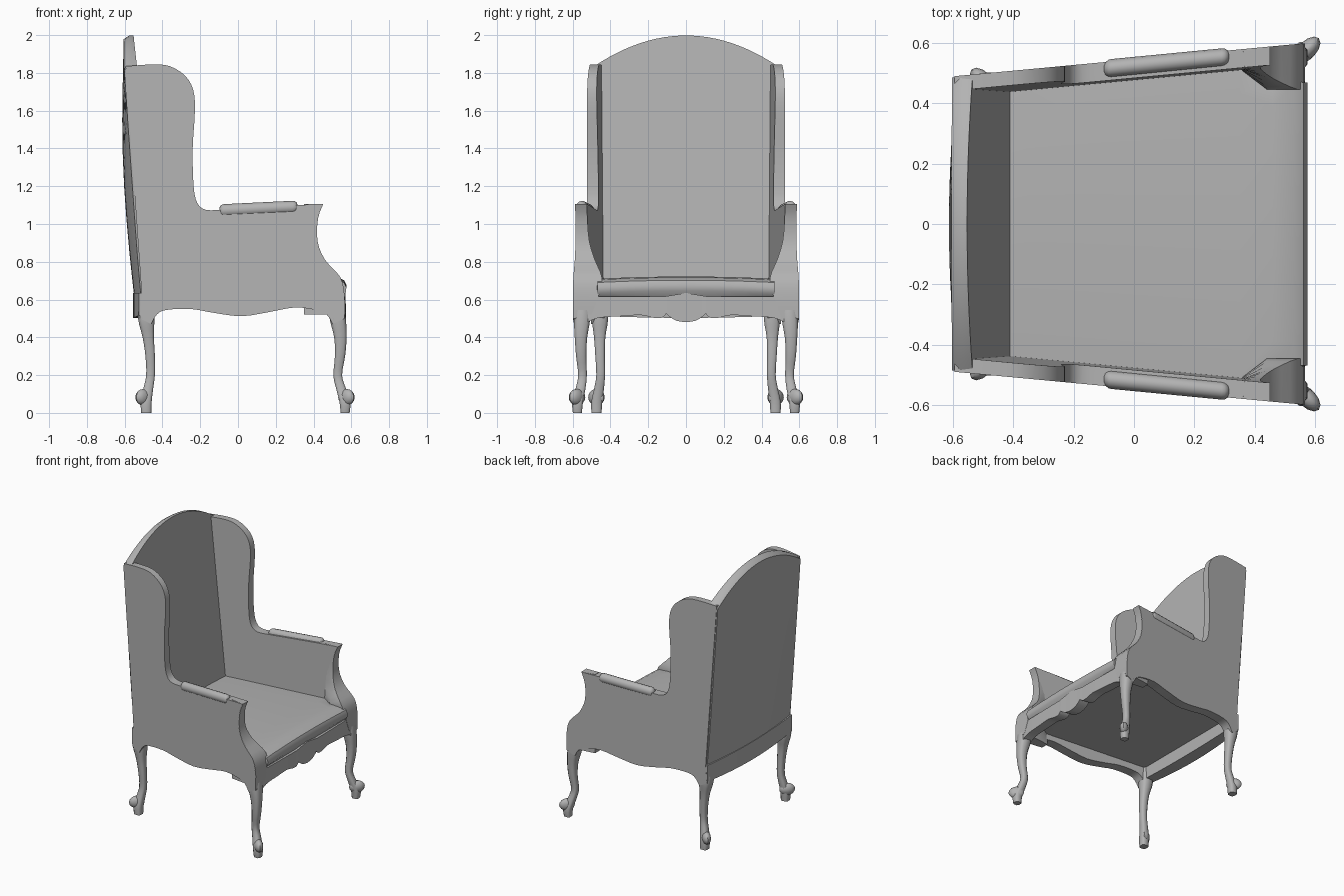
import bpy, bmesh, math
from mathutils import Vector

if "Cube" in bpy.data.objects:
    bpy.data.objects.remove(bpy.data.objects["Cube"])

grey = bpy.data.materials.new("grey")
grey.diffuse_color = (0.45, 0.45, 0.45, 1)
grey.use_nodes = True
grey.node_tree.nodes["Principled BSDF"].inputs["Base Color"].default_value = grey.diffuse_color


def smooth_path(pts, n=3):
    """Catmull-Rom curve through the points."""
    pts = [Vector(p) for p in pts]
    out = []
    for i in range(len(pts) - 1):
        p0, p1, p2, p3 = pts[max(i - 1, 0)], pts[i], pts[i + 1], pts[min(i + 2, len(pts) - 1)]
        for k in range(n):
            t = k / n
            out.append(0.5 * (2 * p1 + (p2 - p0) * t + (2 * p0 - 5 * p1 + 4 * p2 - p3) * t * t
                              + (3 * p1 - p0 - 3 * p2 + p3) * t ** 3))
    return out + [pts[-1]]


def loft(name, rings, mirror=False, sharp=35):
    """Skin closed rings of equal length and cap both ends."""
    bm = bmesh.new()
    rows = [[bm.verts.new(p) for p in r] for r in rings]
    n = len(rows[0])
    for a, b in zip(rows, rows[1:]):
        for i in range(n):
            j = (i + 1) % n
            bm.faces.new((a[i], a[j], b[j], b[i]))
    caps = [bm.faces.new(rows[0]), bm.faces.new(rows[-1][::-1])]
    bm.normal_update()
    bmesh.ops.triangulate(bm, faces=[f for f in caps if len(f.verts) > 4], ngon_method='EAR_CLIP')
    bmesh.ops.recalc_face_normals(bm, faces=bm.faces)
    me = bpy.data.meshes.new(name)
    bm.to_mesh(me)
    bm.free()
    me.materials.append(grey)
    me.shade_smooth()
    me.set_sharp_from_angle(angle=math.radians(sharp))
    ob = bpy.data.objects.new(name, me)
    bpy.context.collection.objects.link(ob)
    if mirror:
        m = ob.modifiers.new("mirror", 'MIRROR')
        m.use_axis = (False, True, False)
    return ob


def outer(x):
    """Outer y of the flaring sides."""
    return 0.49 + 0.094 * (x + 0.59)


def inner(x, z):
    return outer(x) - 0.048 - 0.022 * (1.84 - z) / 1.2


# Side panel: wing, arm and shaped lower rail in one outline
wing = smooth_path([(-0.595, 1.835), (-0.45, 1.845), (-0.36, 1.835), (-0.28, 1.785), (-0.237, 1.71),
                    (-0.228, 1.6), (-0.24, 1.4), (-0.235, 1.2), (-0.215, 1.11), (-0.17, 1.075), (-0.09, 1.075)])
arm_front = smooth_path([(0.45, 1.105), (0.423, 1.03), (0.42, 0.91), (0.46, 0.81), (0.54, 0.72), (0.562, 0.63), (0.565, 0.5)])
rail = smooth_path([(0.5, 0.47), (0.47, 0.52), (0.41, 0.545), (0.3, 0.558), (0.17, 0.535), (0.02, 0.512),
                    (-0.13, 0.53), (-0.25, 0.55), (-0.38, 0.545), (-0.43, 0.52), (-0.46, 0.47)])
outline = wing + [Vector((0.3, 1.1))] + arm_front + rail + [Vector(p) for p in [(-0.52, 0.5), (-0.51, 0.63)]]
loft("side_panels", [[(p.x, outer(p.x), p.y) for p in outline],
                     [(p.x, inner(p.x, p.y), p.y) for p in outline]], True)

# Front arm posts flaring inward to the seat: z, front x, inner y
posts = smooth_path([(1.105, 0.45, 0.525), (1.03, 0.423, 0.522), (0.91, 0.42, 0.512), (0.81, 0.46, 0.482),
                     (0.72, 0.54, 0.446), (0.63, 0.562, 0.46), (0.52, 0.565, 0.5)])
rings = []
for z, xf, yi in posts:
    xb = min(xf - 0.02, 0.44)
    rings.append([(xf + 0.001, outer(xf) - 0.001, z), (xf + 0.001, yi, z), (xb, yi, z),
                  (0.35, inner(0.35, z) + 0.005, z), (0.35, outer(0.35) - 0.01, z)])
loft("arm_posts", rings, True)

# Arm pads: tilted capsules
rings = []
for s, r in [(-1, 0.35), (-0.98, 0.7), (-0.93, 0.95), (-0.88, 1), (0.88, 1), (0.93, 0.95), (0.98, 0.7), (1, 0.35)]:
    x = 0.108 + 0.207 * s
    rings.append([(x, 0.534 + 0.02 * s + 0.03 * r * math.cos(a), 1.08 + 0.01 * s + 0.034 * r * math.sin(a))
                  for a in [k * math.tau / 12 for k in range(12)]])
loft("arm_pads", rings, True)

# Arched, bowed back panel
rings = []
for k in range(-12, 13):
    y = 0.486 * k / 12
    b = 1 - (k / 12) ** 2
    top = 1.835 + 0.163 * b
    outer_line = smooth_path([(-0.514 - 0.036 * b, 0.62), (-0.534 - 0.041 * b, 0.85), (-0.559 - 0.044 * b, 1.2),
                              (-0.584 - 0.029 * b, 1.55), (-0.602 - 0.003 * b, top - 0.02)], 2)
    xi = -0.535 - 0.11 * (top - 1.835)
    rings.append([(p.x, y, p.y) for p in outer_line] +
                 [(-0.575, y, top), (xi, y, top), (-0.402, y * 0.92, 0.62)])
loft("back_panel", rings)

# Seat cushion with rolled front and slight crown: x, z
prof = [(-0.5, 0.60), (-0.5, 0.69), (-0.35, 0.695), (0.35, 0.705), (0.46, 0.71), (0.53, 0.705), (0.562, 0.69),
        (0.574, 0.665), (0.57, 0.635), (0.55, 0.615), (0.46, 0.605), (0.35, 0.6)]
rings = []
for k in range(-6, 7):
    t = k / 6
    ring = []
    for x, z in prof:
        hw = min(0.45 + 0.09 * (x + 0.41), 0.52) if x < 0.4 else 0.468
        ring.append((x, t * hw, z + (0.012 * (1 - t * t) if z > 0.62 else 0)))
    rings.append(ring)
loft("seat", rings)

# Scalloped front apron
half = smooth_path([(0, 0.48), (0.05, 0.488), (0.085, 0.508), (0.105, 0.526)]) + \
       smooth_path([(0.11, 0.518), (0.13, 0.503), (0.17, 0.503), (0.24, 0.518), (0.34, 0.512), (0.44, 0.506),
                    (0.49, 0.495), (0.54, 0.47)])
cols = [Vector((-p.x, p.y)) for p in half[:0:-1]] + half
rings = []
for p in cols:
    top = 0.635 - 0.02 * min(1, abs(p.x) / 0.12)
    xf = 0.565 + 0.008 * math.cos(p.x * 3)
    rings.append([(xf, p.x, p.y), (xf - 0.004, p.x, top), (0.49, p.x, top), (0.49, p.x, p.y + 0.01)])
loft("front_apron", rings)

# Bowed back rail
rings = []
for k in range(-8, 9):
    b = 1 - (k / 8) ** 2
    y, x, z = 0.496 * k / 8, -0.525 - 0.03 * b, 0.515 - 0.012 * b
    rings.append([(x, y, z), (x, y, 0.635), (-0.46, y, 0.635), (-0.46, y, z)])
loft("back_rail", rings)


# Cabriole legs (z, centre x, centre y, half width) with toes stretched diagonally outward
def leg(name, stations, centre, sign):
    rings = []
    for z, cx, cy, h in smooth_path(stations):
        c = 0.6 * h
        rings.append([(cx + dx, cy + dy, z) for dx, dy in
                      [(h, -c), (h, c), (c, h), (-c, h), (-h, c), (-h, -c), (-c, -h), (c, -h)]])
    loft(name + "_legs", rings, True, 60)
    rings = []
    for i in range(9):
        a = math.pi * (i + 0.15) / 8.3
        ring = []
        for t in [k * math.tau / 12 for k in range(12)]:
            u, v = 0.054 * math.sin(a) * math.cos(t), 0.03 * math.sin(a) * math.sin(t)
            ring.append((centre[0] + sign * (u - v) * 0.707, centre[1] + (u + v) * 0.707,
                         centre[2] + 0.044 * math.cos(a)))
        rings.append(ring)
    loft(name + "_toes", rings, True)


leg("front", [(0.6, 0.52, 0.548, 0.038), (0.5, 0.528, 0.55, 0.043), (0.4, 0.542, 0.556, 0.033),
              (0.3, 0.54, 0.555, 0.027), (0.2, 0.528, 0.548, 0.023), (0.13, 0.545, 0.558, 0.026),
              (0.06, 0.566, 0.574, 0.029), (0, 0.567, 0.575, 0.024)], (0.574, 0.577, 0.083), 1)
leg("rear", [(0.6, -0.484, 0.455, 0.036), (0.5, -0.486, 0.455, 0.043), (0.4, -0.475, 0.457, 0.03),
             (0.3, -0.465, 0.455, 0.025), (0.2, -0.463, 0.452, 0.023), (0.13, -0.475, 0.46, 0.026),
             (0.06, -0.486, 0.472, 0.029), (0, -0.486, 0.474, 0.027)], (-0.5, 0.474, 0.083), -1)
